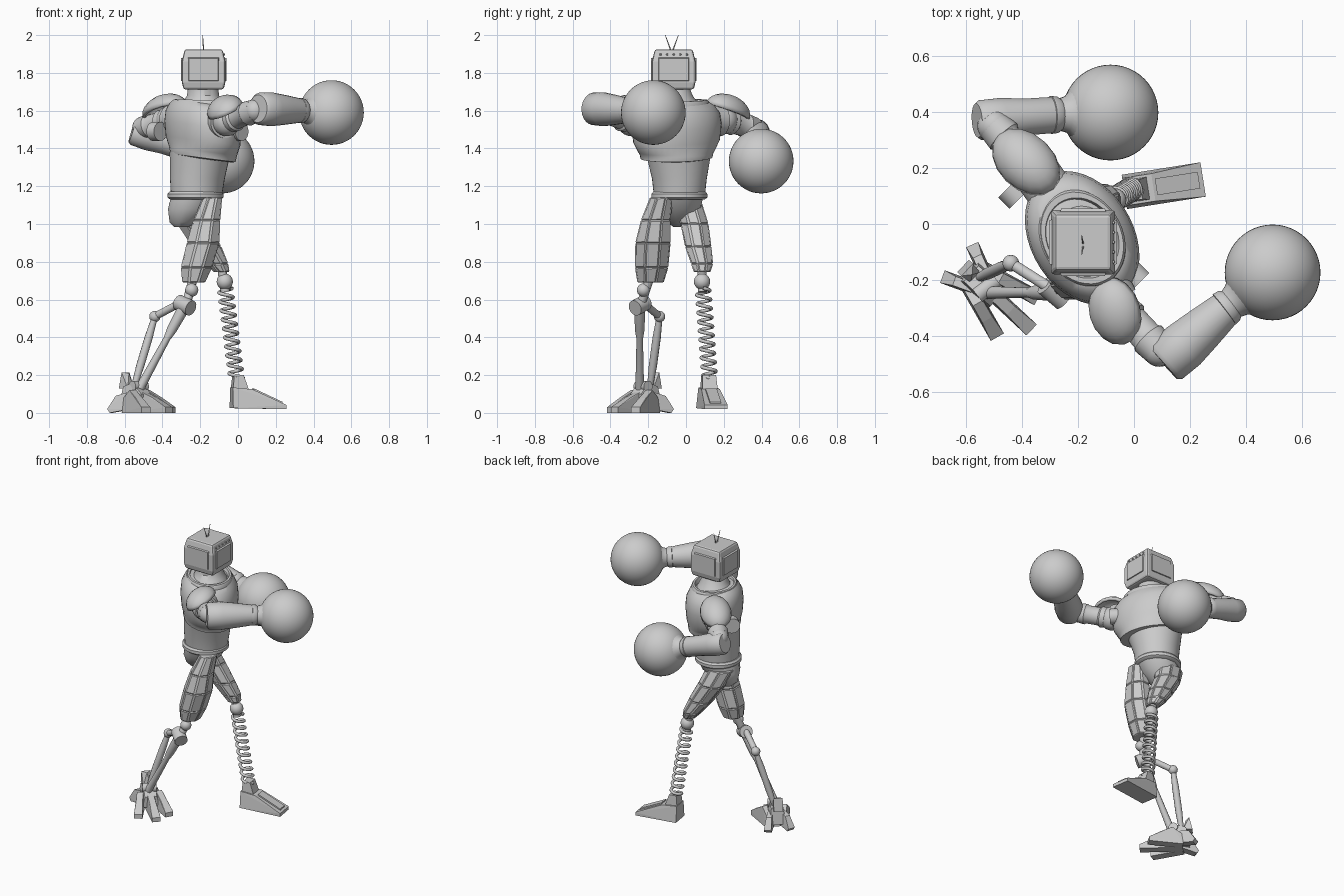
import bpy, bmesh, math
from mathutils import Vector, Matrix

cube = bpy.data.objects.get("Cube")
if cube:
    bpy.data.objects.remove(cube)

grey = bpy.data.materials.new("light grey")
grey.use_nodes = True
grey.diffuse_color = (0.6, 0.6, 0.6, 1)
grey.node_tree.nodes["Principled BSDF"].inputs["Base Color"].default_value = (0.6, 0.6, 0.6, 1)


def finish(name, bm, smooth=True):
    bmesh.ops.recalc_face_normals(bm, faces=bm.faces[:])
    mesh = bpy.data.meshes.new(name)
    bm.to_mesh(mesh)
    bm.free()
    mesh.materials.append(grey)
    ob = bpy.data.objects.new(name, mesh)
    bpy.context.scene.collection.objects.link(ob)
    if smooth:
        bpy.ops.object.select_all(action='DESELECT')
        ob.select_set(True)
        bpy.context.view_layer.objects.active = ob
        bpy.ops.object.shade_smooth_by_angle(angle=math.radians(38))
    return ob


def skin(name, rings, smooth=True, panel=0):
    """Join rings of points into a closed body, with optional raised panels."""
    bm = bmesh.new()
    loops = [[bm.verts.new(p) for p in ring] for ring in rings]
    n = len(loops[0])
    sides = []
    for a, b in zip(loops, loops[1:]):
        for i in range(n):
            j = (i + 1) % n
            sides.append(bm.faces.new((a[i], a[j], b[j], b[i])))
    bm.faces.new(loops[0])
    bm.faces.new(loops[-1])
    if panel:
        bmesh.ops.recalc_face_normals(bm, faces=bm.faces[:])
        bmesh.ops.inset_individual(bm, faces=sides, thickness=panel, depth=panel * 0.6)
    return finish(name, bm, smooth)


def loft(name, rings, turn=0.0, tilt=0.0, n=40, smooth=True, panel=0):
    """Rings are (x, y, z, half length, half depth); tilt lowers the +x side."""
    c, s = math.cos(turn), math.sin(turn)
    out = []
    for x, y, z, rx, ry in rings:
        ring = []
        for i in range(n):
            a = 2 * math.pi * (i + 0.5) / n
            u, v = rx * math.cos(a), ry * math.sin(a)
            dx, dy = u * c - v * s, u * s + v * c
            ring.append((x + dx, y + dy, z - tilt * dx))
        out.append(ring)
    return skin(name, out, smooth, panel)


def limb(name, a, b, profile, n=24, smooth=True):
    """Turned part from a to b; profile is (distance fraction, radius)."""
    a, b = Vector(a), Vector(b)
    q = (b - a).to_track_quat('Z', 'Y')
    rings = []
    for t, r in profile:
        rings.append([a.lerp(b, t) + q @ Vector((r * math.cos(2 * math.pi * (i + .5) / n),
                                                 r * math.sin(2 * math.pi * (i + .5) / n), 0))
                      for i in range(n)])
    return skin(name, rings, smooth)


def rod(name, a, b, r, n=12):
    return limb(name, a, b, [(0, r), (1, r)], n)


def ball(name, centre, r, seg=24):
    bm = bmesh.new()
    bmesh.ops.create_uvsphere(bm, u_segments=seg, v_segments=seg // 2, radius=r,
                              matrix=Matrix.Translation(centre))
    return finish(name, bm)


def hull(name, points, origin=(0, 0, 0), turn=0.0, bevel=0.0):
    """Faceted block wrapped around a few points."""
    bm = bmesh.new()
    m = Matrix.Translation(origin) @ Matrix.Rotation(turn, 4, 'Z')
    for p in points:
        bm.verts.new(m @ Vector(p))
    r = bmesh.ops.convex_hull(bm, input=bm.verts[:])
    bmesh.ops.delete(bm, geom=list(set(r["geom_interior"])), context='VERTS')
    bmesh.ops.dissolve_limit(bm, angle_limit=0.02, verts=bm.verts[:], edges=bm.edges[:])
    ob = finish(name, bm, False)
    if bevel:
        mod = ob.modifiers.new("bevel", 'BEVEL')
        mod.width, mod.segments = bevel, 2
    return ob


def wedge(name, profile, half, origin, turn, narrow=1.0):
    """Side profile given sideways width; upper points may be narrower."""
    top = max(z for x, z in profile)
    pts = []
    for x, z in profile:
        w = half * (narrow if z > top * 0.6 else 1)
        pts += [(x, -w, z), (x, w, z)]
    return hull(name, pts, origin, turn)


# Torso, turned towards the front glove
TURN = math.radians(-59.5)
CX, CY = -0.185, -0.05
loft("chest", [(CX, CY, z, a, b) for z, a, b in (
    (1.345, .17, .14), (1.35, .20, .162), (1.375, .205, .168), (1.385, .215, .166), (1.44, .245, .178),
    (1.52, .255, .184), (1.58, .245, .178), (1.62, .215, .16), (1.64, .18, .145))], TURN, 0.13)
loft("collar", [(CX, CY, z, a, b) for z, a, b in (
    (1.60, .185, .145), (1.645, .18, .145), (1.655, .172, .138), (1.655, .15, .125), (1.63, .14, .115))],
    TURN, 0.05)
loft("neck", [(CX, CY, 1.61, .14, .12), (CX, CY, 1.65, .11, .10),
              (CX, CY, 1.68, .085, .085), (CX, CY - .01, 1.73, .075, .08)], TURN)
loft("abdomen", [(-.22, -.035, 1.15, .135, .135), (-.215, -.035, 1.24, .145, .145),
                 (-.20, -.04, 1.38, .18, .155)], TURN)
loft("belt", [(-.225, -.035, z, r, r) for z, r in ((1.13, .135), (1.14, .148), (1.16, .148), (1.172, .138))])
loft("pelvis", [(-.225, -.035, 1.14, .135, .13), (-.25, -.035, 1.08, .125, .115),
                (-.29, -.03, 1.01, .075, .07), (-.30, -.03, .985, .04, .04)], n=12)

# Head: chamfered box with a screen, side panels and aerials
HX, HY = -0.182, -0.065
hull("head", [(HX + sx * w, HY + sy * w, z) for sx in (-1, 1) for sy in (-1, 1)
              for z, w in ((1.712, .106), (1.75, .115), (1.86, .115), (1.925, .1))], bevel=0.012)
for side, name in enumerate(("screen", "head_panel_back", "head_panel_left", "head_panel_right")):
    d = (0, math.pi, math.pi / 2, -math.pi / 2)[side]
    hull(name, [(x, s * w, z) for x, k in ((.10, 1), (.121, .9)) for s in (-1, 1)
                for z, w in ((1.818 - .066 * k, .086 * k), (1.818 + .066 * k, .086 * k))], (HX, HY, 0), d)
for i in range(5):
    ball("head_rivet", (HX + .108, HY + (i - 2) * .035, 1.897), .006, 8)
for s in (-1, 1):
    limb("aerial", (HX, HY - .01 + s * .004, 1.915), (HX - .005, HY - .01 + s * .035, 2.0),
         [(0, .004), (1, .0015)], 6)


# Shoulder pads: domed shells
def pad(name, centre, along, normal, size):
    z = Vector(normal).normalized()
    y = z.cross(Vector(along)).normalized()
    x = y.cross(z)
    rot = Matrix((x, y, z)).transposed().to_4x4()
    bm = bmesh.new()
    bmesh.ops.create_uvsphere(bm, u_segments=16, v_segments=12, radius=1)
    bmesh.ops.bisect_plane(bm, geom=bm.verts[:] + bm.edges[:] + bm.faces[:], plane_co=(0, 0, .01),
                           plane_no=(0, 0, 1), clear_inner=True)
    bm.transform(Matrix.Translation(centre) @ rot @ Matrix.Diagonal((*size, 1)))
    ob = finish(name, bm)
    mod = ob.modifiers.new("thickness", 'SOLIDIFY')
    mod.thickness = 0.018


pad("right_shoulder_pad", (-.385, .22, 1.595), (-.7, .7, -.25), (-.1, .3, .95), (.145, .10, .09))
pad("left_shoulder_pad", (-.065, -.31, 1.60), (.25, -.9, -.1), (-.42, -.2, .85), (.125, .10, .08))


# Arms: shoulder joint, upper arm, elbow, forearm and round glove
def arm(side, joint, shoulder, elbow, start, wrist, glove, r):
    out = (Vector(shoulder) - Vector((CX, CY, shoulder[2]))).normalized()
    rod(side + "_shoulder_socket", Vector(shoulder) - out * .11, Vector(shoulder) - out * .02, .085, 24)
    ball(side + "_shoulder_ball", shoulder, .075)
    limb(side + "_upper_arm", shoulder, elbow, [(0, .06), (.3, .068), (.35, .058), (.7, .058), (.75, .066), (1, .06)])
    ball(side + "_elbow_ball", elbow, .06)
    limb(side + "_forearm", start, wrist, [(-.02, r * .85), (.03, r), (.3, r * 1.04), (.6, r * .92),
                                           (.95, .065), (1, .062)])
    rod(side + "_armpit_disc", Vector(joint) - Vector((.02, -.02, 0)), Vector(joint) + Vector((.02, -.02, 0)), .05, 24)
    g = Vector(glove)
    limb(side + "_glove_cuff", wrist, g, [(-.1, .060), (-.08, .068), (.02, .066), (.08, .058), (.2, .066),
                                         (.3, .085), (.42, .118), (.6, .12)])
    ball(side + "_glove", g, .171, 48)


arm("left", (0, -.19, 1.49), (-.06, -.29, 1.54), (.09, -.45, 1.60), (.11, -.495, 1.61),
    (.335, -.295, 1.60), (.495, -.173, 1.59), .086)
arm("right", (-.43, .11, 1.49), (-.36, .20, 1.55), (-.50, .35, 1.51), (-.555, .37, 1.49),
    (-.28, .39, 1.40), (-.084, .398, 1.333), .072)

# Thighs: faceted armour with raised panels
loft("right_thigh", [(-.135, -.13, 1.14, .05, .06), (-.165, -.16, 1.02, .072, .08), (-.185, -.175, .9, .088, .096),
                     (-.22, -.182, .77, .084, .09), (-.235, -.188, .69, .06, .07)],
     n=8, smooth=False, panel=.008)
loft("left_thigh", [(-.28, .015, 1.11, .09, .07), (-.235, .045, 1.0, .088, .075), (-.165, .065, .88, .078, .07),
                    (-.11, .085, .79, .058, .058), (-.085, .085, .745, .038, .042)],
     n=8, smooth=False, panel=.008)

# Spring leg
ball("left_knee_ball", (-.07, .085, .695), .043)
rod("left_knee_pin", (-.085, .085, .76), (-.068, .088, .64), .024)
coil = bpy.data.curves.new("left_shin_spring", 'CURVE')
coil.dimensions = '3D'
coil.bevel_depth, coil.bevel_resolution = .0095, 2
path = coil.splines.new('POLY')
TURNS, STEPS = 10, 20
path.points.add(TURNS * STEPS)
top, base = Vector((-.068, .09, .66)), Vector((-.008, .125, .185))
for i, p in enumerate(path.points):
    a = 2 * math.pi * i / STEPS
    c = top.lerp(base, i / (TURNS * STEPS))
    p.co = (c.x + .036 * math.cos(a), c.y + .036 * math.sin(a), c.z, 1)
coil.materials.append(grey)
bpy.context.scene.collection.objects.link(bpy.data.objects.new("left_shin_spring", coil))

# Left foot: wedge boot with ankle block and top plate
F, FT = (0, .12, 0), math.radians(9)
wedge("left_foot", [(-.035, .025), (.25, .02), (.25, .042), (.07, .125), (-.035, .135)], .062, F, FT, .8)
wedge("left_ankle", [(-.035, .1), (.06, .1), (.04, .15), (.025, .2), (-.025, .2)], .042, F, FT, .85)
hull("left_foot_plate", [(x, y, z + dz) for x, z in ((.08, .118), (.235, .046)) for y in (-.03, .03)
                         for dz in (0, .012)], F, FT)

# Strut leg: knee, hinge and two rods
ball("right_knee_ball", (-.245, -.225, .65), .035)
rod("right_knee_pin", (-.235, -.19, .72), (-.275, -.24, .57), .024)
rod("right_hinge", (-.315, -.215, .585), (-.25, -.27, .555), .042, 20)
limb("right_main_strut", (-.28, -.245, .57), (-.52, -.245, .13), [(0, .032), (.3, .026), (.4, .018), (1, .024)], 10)
rod("right_link", (-.29, -.235, .59), (-.44, -.14, .51), .02)
ball("right_link_ball", (-.44, -.14, .51), .03, 16)
limb("right_rear_strut", (-.44, -.14, .51), (-.55, -.19, .14), [(0, .016), (.3, .022), (.7, .022), (1, .016)], 10)

# Right foot: clawed, with three toes, heel spur and ankle guard
G, GT = (-.53, -.225, 0), math.radians(-43)
wedge("right_foot_body", [(-.09, .03), (.06, .03), (.06, .1), (0, .16), (-.07, .14)], .055, G, GT, .7)
for k, (y, length, splay) in enumerate(((-.055, .16, -.3), (0, .225, 0), (.055, .17, .25))):
    o = Vector(G) + Matrix.Rotation(GT, 3, 'Z') @ Vector((0, y, 0))
    wedge("right_toe_%d" % k, [(-.05, 0), (.02, .01), (length, 0), (length, .03), (length * .55, .08),
                               (.02, .12), (-.04, .08)], .027, o, GT + splay, .75)
for s in (-1, 1):
    o = Vector(G) + Matrix.Rotation(GT, 3, 'Z') @ Vector((-.06, s * .045, 0))
    wedge("right_heel_claw", [(.04, .02), (.03, .11), (-.04, .09), (-.085, .02), (-.07, 0)], .024, o,
          GT - s * .4, .7)
hull("right_ankle_guard", [(-.11, -.03, .13), (-.11, .03, .13), (-.09, -.03, .215), (-.09, .03, .215),
                           (-.05, -.025, .13), (-.05, .025, .13), (-.065, 0, .21)], G, GT)
rod("right_ankle_pin", (-.56, -.255, .14), (-.49, -.2, .14), .03, 16)
